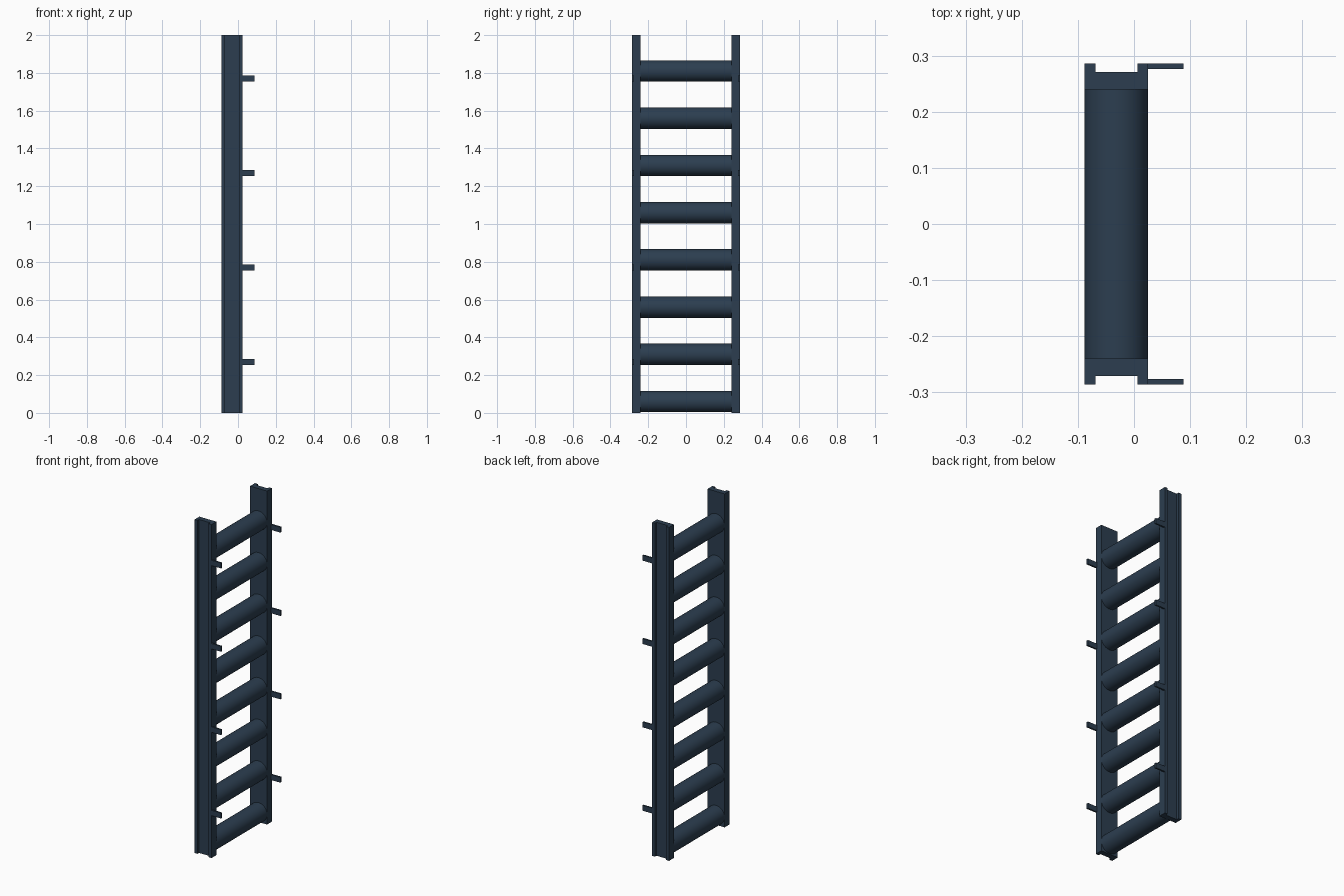
import bpy, bmesh, math
from mathutils import Vector

if "Cube" in bpy.data.objects:
    bpy.data.objects.remove(bpy.data.objects["Cube"])

steel = bpy.data.materials.new("dark slate blue")
steel.diffuse_color = (0.025, 0.048, 0.080, 1)
steel.use_nodes = True
steel.node_tree.nodes["Principled BSDF"].inputs["Base Color"].default_value = steel.diffuse_color

X0, X1 = -0.088, 0.025        # rail depth
IN, WEB, OUT = 0.24, 0.271, 0.286  # rail inner face, recessed web, flange edge
LIP = 0.019                   # flange thickness


def finish(name, bm):
    bmesh.ops.recalc_face_normals(bm, faces=bm.faces)
    me = bpy.data.meshes.new(name)
    bm.to_mesh(me)
    bm.free()
    me.materials.append(steel)
    ob = bpy.data.objects.new(name, me)
    bpy.context.collection.objects.link(ob)
    return ob


def extrude_outline(name, pts, z0, z1):
    bm = bmesh.new()
    face = bm.faces.new([bm.verts.new((x, y, z0)) for x, y in pts])
    res = bmesh.ops.extrude_face_region(bm, geom=[face])
    top = [v for v in res["geom"] if isinstance(v, bmesh.types.BMVert)]
    bmesh.ops.translate(bm, verts=top, vec=Vector((0, 0, z1 - z0)))
    # extrude_face_region may drop the source face, so close the base if needed
    bmesh.ops.holes_fill(bm, edges=[e for e in bm.edges if e.is_boundary], sides=0)
    return finish(name, bm)


# channel side rails with outward flanges, and their mounting tabs
channel = [(X0, IN), (X1, IN), (X1, OUT), (X1 - LIP, OUT), (X1 - LIP, WEB),
           (X0 + LIP, WEB), (X0 + LIP, OUT), (X0, OUT)]
tab = [(X1, OUT - 0.010), (0.088, OUT - 0.010), (0.088, OUT), (X1, OUT)]
for side, s in (("left", -1), ("right", 1)):
    extrude_outline(f"{side}_rail", [(x, s * y) for x, y in channel], 0, 2)
    for i in range(4):
        z = 0.254 + 0.5 * i
        extrude_outline(f"{side}_tab_{i + 1}", [(x, s * y) for x, y in tab], z, z + 0.032)

# rollers between the rails
R = (X1 - X0) / 2
for i in range(8):
    bpy.ops.mesh.primitive_cylinder_add(
        vertices=48, radius=R, depth=2 * IN,
        location=((X0 + X1) / 2, 0, 0.06 + 0.25 * i),
        rotation=(math.pi / 2, 0, 0))
    roller = bpy.context.object
    roller.name = f"roller_{i + 1}"
    roller.data.materials.append(steel)
    bpy.ops.object.shade_smooth_by_angle(angle=math.radians(30))
